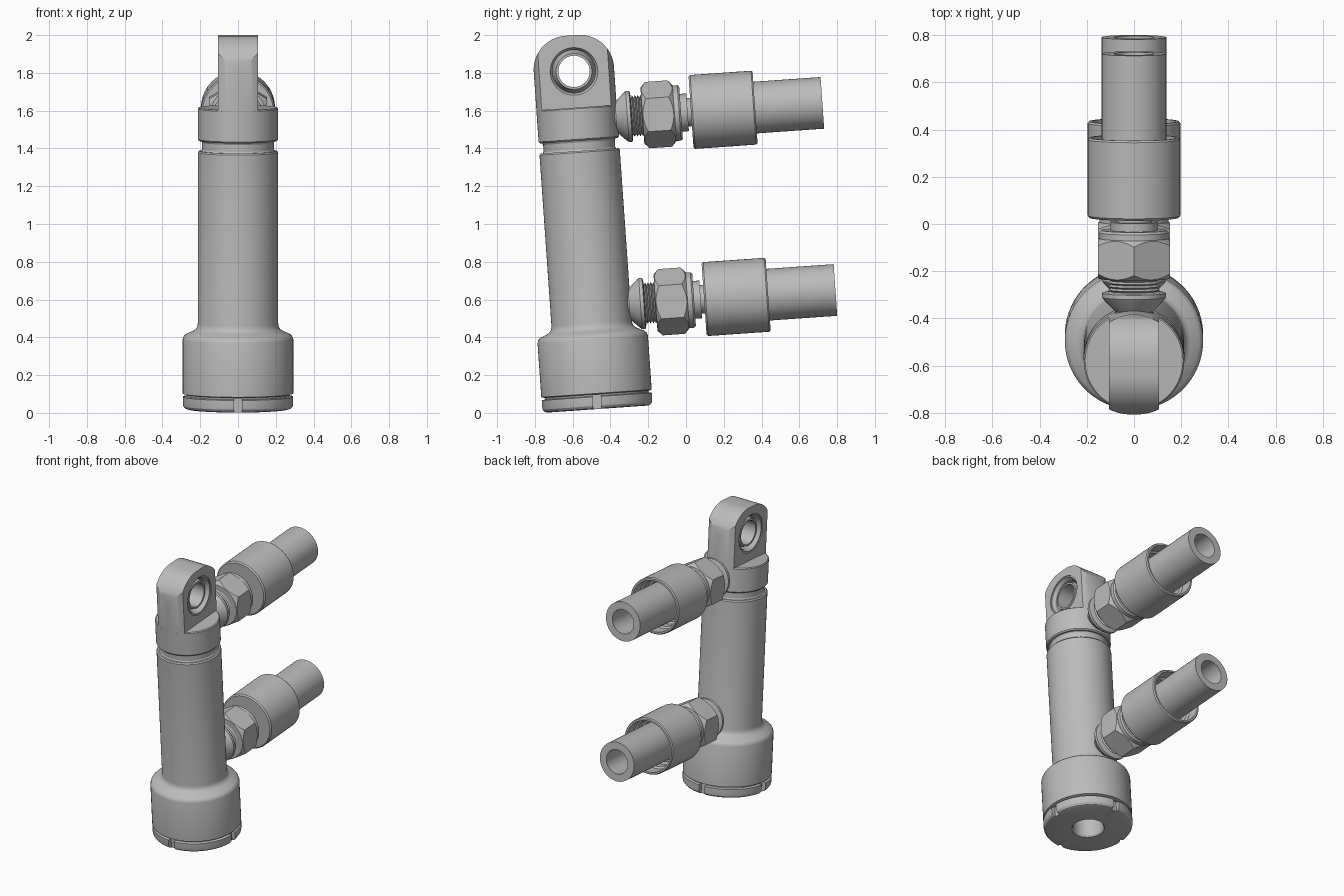
import bpy, bmesh
from math import sin, cos, pi, radians
from mathutils import Matrix, Vector

if "Cube" in bpy.data.objects:
    bpy.data.objects.remove(bpy.data.objects["Cube"])

steel = bpy.data.materials.new("grey steel")
steel.use_nodes = True
GREY = (0.5, 0.5, 0.5, 1)
steel.diffuse_color = GREY
steel.node_tree.nodes["Principled BSDF"].inputs["Base Color"].default_value = GREY

# Whole assembly leans slightly about x
LEAN = Matrix.Translation((0, -0.468, 0.0203)) @ Matrix.Rotation(radians(4), 4, 'X')
TO_BACK = Matrix.Rotation(radians(-90), 4, 'X')
TO_SIDE = Matrix.Rotation(radians(90), 4, 'Y')


def finish(name, bm, place):
    bmesh.ops.remove_doubles(bm, verts=bm.verts, dist=1e-5)
    bmesh.ops.recalc_face_normals(bm, faces=bm.faces)
    bm.transform(LEAN @ place)
    mesh = bpy.data.meshes.new(name)
    bm.to_mesh(mesh)
    bm.free()
    mesh.materials.append(steel)
    obj = bpy.data.objects.new(name, mesh)
    bpy.context.collection.objects.link(obj)
    return obj


def lathe(name, profile, place=Matrix(), sides=72, closed=False):
    """Revolve (radius, height) points about the local z axis."""
    bm = bmesh.new()
    vs = [bm.verts.new((0, r, h)) for r, h in profile]
    pairs = list(zip(vs, vs[1:])) + ([(vs[-1], vs[0])] if closed else [])
    edges = [bm.edges.new(p) for p in pairs]
    bmesh.ops.spin(bm, geom=vs + edges, cent=(0, 0, 0), axis=(0, 0, 1),
                   angle=2 * pi, steps=sides)
    return finish(name, bm, place)


def box(name, size, place):
    bm = bmesh.new()
    bmesh.ops.create_cube(bm, size=1)
    bmesh.ops.scale(bm, vec=size, verts=bm.verts)
    return finish(name, bm, place)


def activate(obj):
    bpy.ops.object.select_all(action='DESELECT')
    obj.select_set(True)
    bpy.context.view_layer.objects.active = obj


def cut(obj, tool, operation='DIFFERENCE'):
    mod = obj.modifiers.new("cut", 'BOOLEAN')
    mod.operation, mod.object, mod.solver = operation, tool, 'EXACT'
    activate(obj)
    bpy.ops.object.modifier_apply(modifier=mod.name)
    bpy.data.objects.remove(tool)


def smooth(obj, angle=28):
    activate(obj)
    bpy.ops.object.shade_smooth_by_angle(angle=radians(angle))


# Main barrel with wide foot, neck groove and blind bore underneath
barrel = lathe("barrel", [
    (0, 0.3), (0.1, 0.3), (0.1, 0.012), (0.108, 0),
    (0.268, 0), (0.282, 0.005), (0.291, 0.017), (0.293, 0.03),
    (0.293, 0.066), (0.275, 0.07), (0.275, 0.078), (0.293, 0.083),
    (0.293, 0.37), (0.288, 0.385), (0.276, 0.397), (0.24, 0.413),
    (0.225, 0.423), (0.216, 0.437), (0.213, 0.455),
    (0.213, 1.362), (0.206, 1.37), (0.195, 1.37), (0.19, 1.378),
    (0.19, 1.415), (0.195, 1.424), (0.206, 1.424), (0.213, 1.432),
    (0.213, 1.594), (0.207, 1.6), (0, 1.6)])
for i in range(4):
    turn = Matrix.Rotation(i * pi / 2, 4, 'Z')
    cut(barrel, box("slot_cutter", (0.045, 0.06, 0.15),
                    turn @ Matrix.Translation((0, 0.293, 0))))
smooth(barrel)

# Eye lug: rounded slab trimmed to the barrel diameter
EYE, CORNER, HALF = 1.792, 0.18, 0.106
bm = bmesh.new()
outline = [(0.213, 1.58)]
for side, start in ((1, 0), (-1, pi / 2)):
    for i in range(17):
        a = start + i * pi / 32
        outline.append((side * 0.033 + CORNER * cos(a), 1.803 + CORNER * sin(a)))
outline.append((-0.213, 1.58))
slab = bm.faces.new([bm.verts.new((-HALF, y, z)) for y, z in outline])
moved = bmesh.ops.extrude_face_region(bm, geom=[slab])["geom"]
bmesh.ops.translate(bm, vec=(2 * HALF, 0, 0),
                    verts=[g for g in moved if isinstance(g, bmesh.types.BMVert)])
lug = finish("eye_lug", bm, Matrix())
cut(lug, lathe("trim", [(0, 1.5), (0.2128, 1.5), (0.2128, 2.2), (0, 2.2)], sides=96),
    'INTERSECT')
at_eye = Matrix.Translation((0, 0, EYE)) @ TO_SIDE
cut(lug, lathe("eye_cutter", [(0, -0.3), (0.135, -0.3), (0.135, 0.3), (0, 0.3)], at_eye))
smooth(lug)

# Spherical bearing in the eye: outer race and inner ball ring
race = [(0.14, -0.1), (0.126, -0.1), (0.114, -0.08), (0.114, 0.08),
        (0.126, 0.1), (0.14, 0.1)]
smooth(lathe("bearing_race", race, at_eye, closed=True))
ball = [(0.083, -0.085), (0.095, -0.085), (0.108, -0.05), (0.117, 0),
        (0.108, 0.05), (0.095, 0.085), (0.083, 0.085)]
smooth(lathe("bearing_ball", ball, at_eye, closed=True))

# Two identical hose fittings pointing to the back
for label, height in (("upper", 1.534), ("lower", 0.541)):
    place = Matrix.Translation((0, 0, height)) @ TO_BACK

    # Weld boss followed by thread ridges
    stem = [(0, 0.12), (0.08, 0.12), (0.08, 0.205), (0.128, 0.255),
            (0.135, 0.265), (0.135, 0.283), (0.125, 0.287)]
    for i in range(5):
        stem += [(0.096, 0.29 + i * 0.015), (0.11, 0.297 + i * 0.015)]
    smooth(lathe(label + "_boss", stem + [(0.096, 0.37), (0, 0.37)], place))

    # Chamfered hexagon nut, corners up and down
    nut = lathe(label + "_nut", [(0, 0.345), (0.176, 0.345), (0.176, 0.515), (0, 0.515)],
                place, sides=6)
    cut(nut, lathe("chamfer", [(0, 0.34), (0.143, 0.34), (0.178, 0.372),
                               (0.178, 0.488), (0.143, 0.52), (0, 0.52)], place),
        'INTERSECT')
    smooth(nut, 12)

    # Collar and narrow neck behind the nut
    smooth(lathe(label + "_collar", [
        (0, 0.5), (0.147, 0.5), (0.147, 0.54), (0.138, 0.55), (0.1, 0.55),
        (0.1, 0.585), (0.075, 0.585), (0.075, 0.65), (0, 0.65)], place))

    # Sleeve, hollow at its back end with a stepped recess
    smooth(lathe(label + "_sleeve", [
        (0, 0.603), (0.188, 0.603), (0.196, 0.612), (0.196, 0.935),
        (0.19, 0.943), (0.178, 0.943), (0.178, 0.86), (0.165, 0.85),
        (0.165, 0.8), (0.15, 0.79), (0.15, 0.72), (0, 0.72)], place))

    # Open tube
    smooth(lathe(label + "_tube", [
        (0, 0.7), (0.137, 0.7), (0.137, 1.3), (0.085, 1.3),
        (0.085, 0.72), (0, 0.72)], place))
